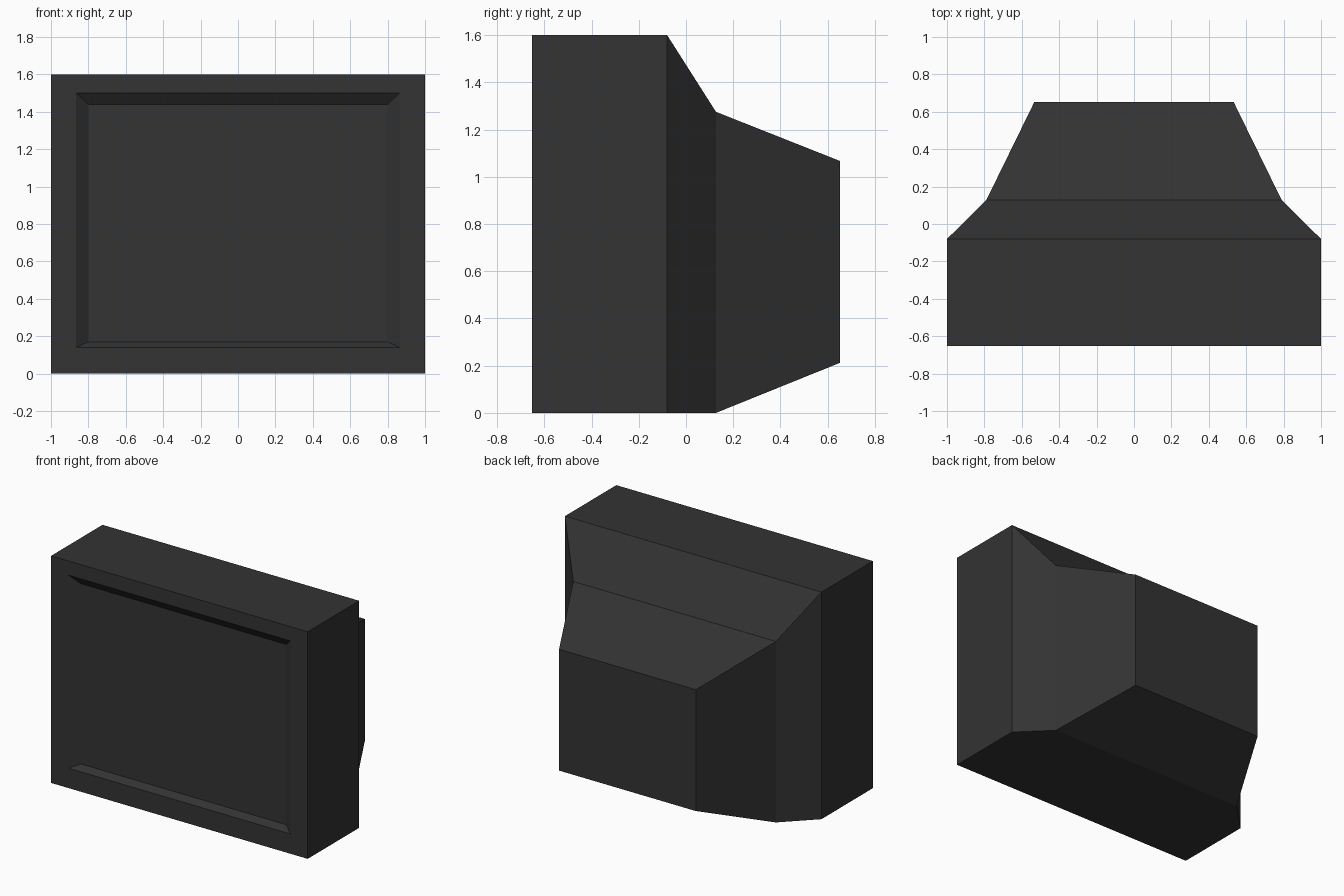
import bpy, bmesh

if "Cube" in bpy.data.objects:
    bpy.data.objects.remove(bpy.data.objects["Cube"])

# One dark plastic colour for the whole set
mat = bpy.data.materials.new("dark_charcoal")
mat.diffuse_color = (0.033, 0.033, 0.033, 1)
mat.use_nodes = True
mat.node_tree.nodes["Principled BSDF"].inputs["Base Color"].default_value = mat.diffuse_color

# Rectangular sections: y, half width, bottom z, top z
# (recessed screen, recess rim, front frame, box, shoulder, tapered back)
sections = [
    (-0.607, 0.80, 0.17, 1.44),
    (-0.652, 0.865, 0.14, 1.50),
    (-0.652, 1.00, 0.00, 1.60),
    (-0.08, 1.00, 0.00, 1.60),
    (0.127, 0.79, 0.00, 1.275),
    (0.652, 0.533, 0.212, 1.067),
]

bm = bmesh.new()
rings = [[bm.verts.new(p) for p in ((-w, y, b), (w, y, b), (w, y, t), (-w, y, t))]
         for y, w, b, t in sections]

# Walls between sections, then the screen and the back panel
for a, b in zip(rings, rings[1:]):
    for i in range(4):
        j = (i + 1) % 4
        bm.faces.new((a[i], a[j], b[j], b[i]))
bm.faces.new(rings[0])
bm.faces.new(rings[-1])
bmesh.ops.recalc_face_normals(bm, faces=bm.faces)

mesh = bpy.data.meshes.new("television_casing")
bm.to_mesh(mesh)
bm.free()
mesh.materials.append(mat)
obj = bpy.data.objects.new("television_casing", mesh)
bpy.context.collection.objects.link(obj)
